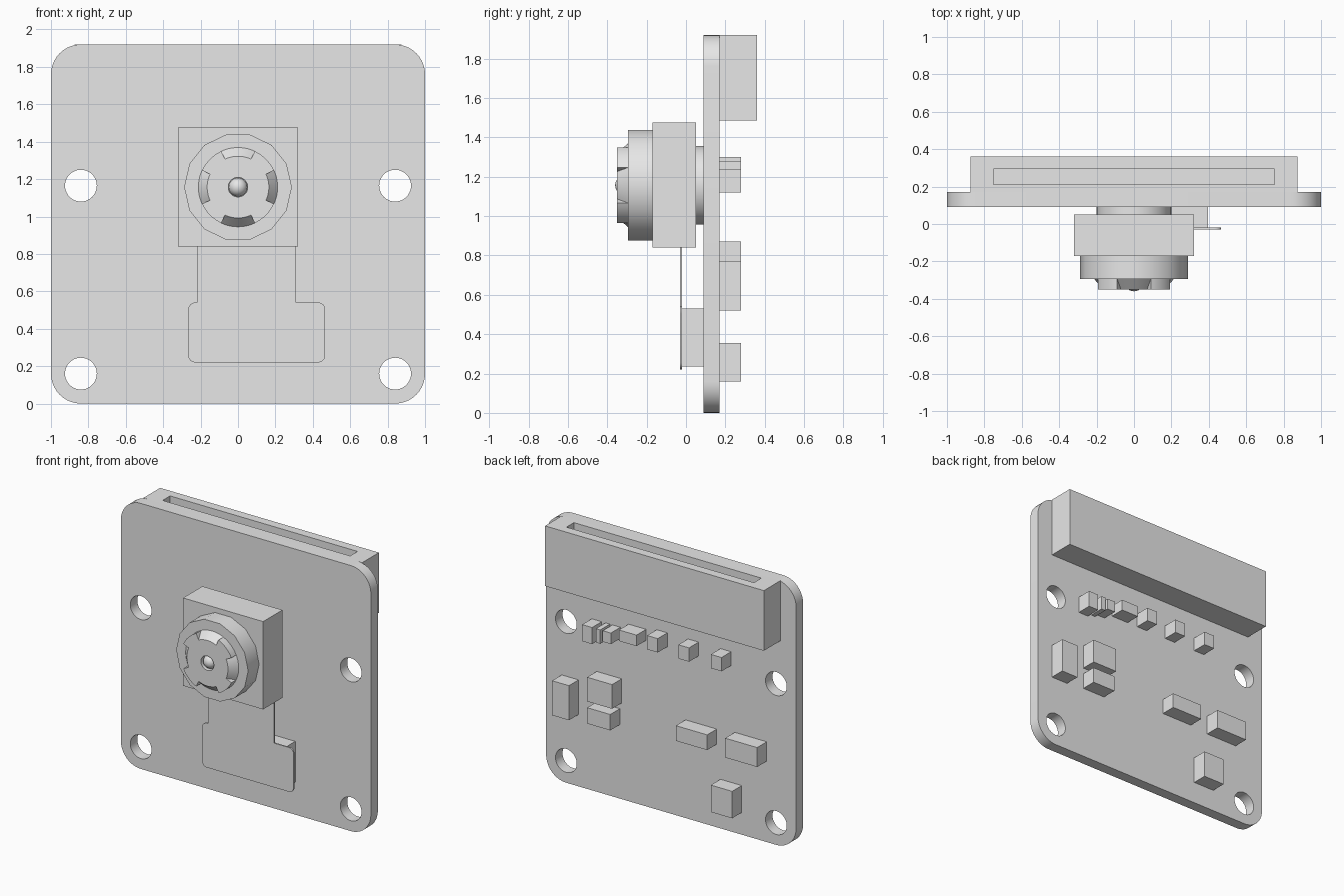
import bpy, bmesh
from math import sin, cos, pi, radians
from mathutils import Vector, Matrix

cube = bpy.data.objects.get("Cube")
if cube:
    bpy.data.objects.remove(cube, do_unlink=True)

grey = bpy.data.materials.new("plain grey")
grey.use_nodes = True
grey.diffuse_color = (0.8, 0.8, 0.8, 1)
grey.node_tree.nodes["Principled BSDF"].inputs["Base Color"].default_value = (0.8, 0.8, 0.8, 1)

LENS_Z = 1.157


def finish(name, bm):
    bmesh.ops.recalc_face_normals(bm, faces=bm.faces)
    mesh = bpy.data.meshes.new(name)
    bm.to_mesh(mesh)
    bm.free()
    mesh.materials.append(grey)
    obj = bpy.data.objects.new(name, mesh)
    bpy.context.collection.objects.link(obj)
    return obj


def smooth(obj, angle=30):
    bpy.ops.object.select_all(action='DESELECT')
    obj.select_set(True)
    bpy.context.view_layer.objects.active = obj
    bpy.ops.object.shade_smooth_by_angle(angle=radians(angle))


def box(name, x, y, z):
    bm = bmesh.new()
    bmesh.ops.create_cube(bm, size=1)
    for v in bm.verts:
        v.co = [(r[0] + r[1]) / 2 + c * (r[1] - r[0]) for r, c in zip((x, y, z), v.co)]
    return finish(name, bm)


def prism(name, corners, y, steps=10):
    """Extrude an x-z outline along y; each corner is (x, z, fillet radius)."""
    bm = bmesh.new()
    outline = []
    for i, (x, z, r) in enumerate(corners):
        p = Vector((x, z))
        if not r:
            outline.append(p)
            continue
        a = (Vector(corners[i - 1][:2]) - p).normalized()
        b = (Vector(corners[(i + 1) % len(corners)][:2]) - p).normalized()
        for k in range(steps + 1):
            t = k / steps * pi / 2
            outline.append(p + r * (a * (1 - sin(t)) + b * (1 - cos(t))))
    face = bm.faces.new([bm.verts.new((p.x, y[0], p.y)) for p in outline])
    new = bmesh.ops.extrude_face_region(bm, geom=[face])["geom"]
    for v in new:
        if isinstance(v, bmesh.types.BMVert):
            v.co.y = y[1]
    return finish(name, bm)


def cylinder(name, x, z, radius, y, sides):
    bm = bmesh.new()
    turn = Matrix.Translation((x, sum(y) / 2, z)) @ Matrix.Rotation(pi / 2, 4, 'X')
    ring = bmesh.ops.create_cone(bm, cap_ends=True, segments=sides, radius1=radius,
                                 radius2=radius, depth=y[1] - y[0])["verts"]
    # put a corner on the x axis
    start = Matrix.Rotation(pi / 2, 4, 'Z') if sides % 4 else Matrix.Identity(4)
    bmesh.ops.transform(bm, matrix=turn @ start, verts=ring)
    return finish(name, bm)


def cut(obj, cutter):
    cutter.hide_render = True
    mod = obj.modifiers.new("cut", 'BOOLEAN')
    mod.operation, mod.solver, mod.object = 'DIFFERENCE', 'EXACT', cutter
    bpy.context.view_layer.objects.active = obj
    bpy.ops.object.modifier_apply(modifier=mod.name)
    bpy.data.objects.remove(cutter, do_unlink=True)


# Circuit board with four mounting holes
R = 0.16
board = prism("circuit_board", [(-1, 0, R), (1, 0, R), (1, 1.92, R), (-1, 1.92, R)], (0.09, 0.17))
for x in (-0.84, 0.84):
    for z in (0.16, 1.165):
        cut(board, cylinder("hole_cutter", x, z, 0.085, (0, 0.3), 40))
smooth(board)

# Slotted edge connector on the back
connector = box("edge_connector", (-0.875, 0.875), (0.17, 0.36), (1.485, 1.92))
cut(connector, box("slot_cutter", (-0.75, 0.75), (0.21, 0.295), (1.62, 2)))

# Camera housing, neck and barrel
box("camera_housing", (-0.32, 0.32), (-0.17, 0.05), (0.84, 1.475))
smooth(cylinder("camera_neck", 0, LENS_Z, 0.2, (0.05, 0.09), 40))
smooth(cylinder("lens_barrel", 0, LENS_Z, 0.288, (-0.295, -0.17), 14))


def lens_cap():
    """Short disc with four sloped rim notches and a round centre recess."""
    bm = bmesh.new()
    back, front, floor = -0.295, -0.35, -0.305
    count, half = 72, 5

    def point(r, i, y):
        a = 2 * pi * i / count
        return bm.verts.new((r * cos(a), y, LENS_Z + r * sin(a)))

    quarter = count // 4
    for i in range(count):
        j = i + 1
        notch = (i + half) % quarter < 2 * half
        r = 0.165 if notch else 0.212
        b0, b1 = point(0.212, i, back), point(0.212, j, back)
        f0, f1 = point(r, i, front), point(r, j, front)
        h0, h1 = point(0.052, i, front), point(0.052, j, front)
        g0, g1 = point(0.052, i, floor), point(0.052, j, floor)
        for quad in ((b0, b1, f1, f0), (f0, f1, h1, h0), (h0, h1, g1, g0)):
            bm.faces.new(quad)
        bm.faces.new((g0, g1, bm.verts.new((0, floor, LENS_Z))))
        bm.faces.new((b1, b0, bm.verts.new((0, back, LENS_Z))))
        # end walls of each notch
        if (i + half) % quarter in (0, 2 * half):
            bm.faces.new((point(0.212, i, back), point(0.212, i, front), point(0.165, i, front)))
    bmesh.ops.remove_doubles(bm, verts=bm.verts, dist=0.0005)
    return finish("lens_cap", bm)


smooth(lens_cap())

# Glass bead in the centre recess
bm = bmesh.new()
bmesh.ops.create_uvsphere(bm, u_segments=24, v_segments=14, radius=0.05,
                          matrix=Matrix.Translation((0, -0.31, LENS_Z)))
smooth(finish("lens_bead", bm))

# Flat ribbon cable and its socket
smooth(prism("ribbon_cable", [(-0.22, 0.9, 0), (-0.22, 0.54, 0), (-0.265, 0.54, 0.035),
                              (-0.265, 0.22, 0.035), (0.465, 0.22, 0.035), (0.465, 0.54, 0.035),
                              (0.31, 0.54, 0), (0.31, 0.9, 0)], (-0.03, -0.02), 6))
box("ribbon_socket", (-0.195, 0.395), (-0.02, 0.09), (0.235, 0.53))

# Small components on the back: x range, z range
chips = [
    (0.74, 0.875, 0.52, 0.77), (0.395, 0.595, 0.695, 0.87), (0.41, 0.595, 0.535, 0.65),
    (-0.365, -0.115, 0.6, 0.71), (-0.765, -0.51, 0.585, 0.725), (-0.565, -0.395, 0.16, 0.355),
    (0.555, 0.635, 1.12, 1.24), (0.49, 0.525, 1.14, 1.24), (0.405, 0.47, 1.16, 1.24),
    (0.2, 0.34, 1.2, 1.28),
]
chips += [(x, x + 0.085, 1.2, 1.3) for x in (0.03, -0.22, -0.48)]
for n, (x0, x1, z0, z1) in enumerate(chips, 1):
    box(f"component_{n}", (x0, x1), (0.17, 0.28), (z0, z1))
